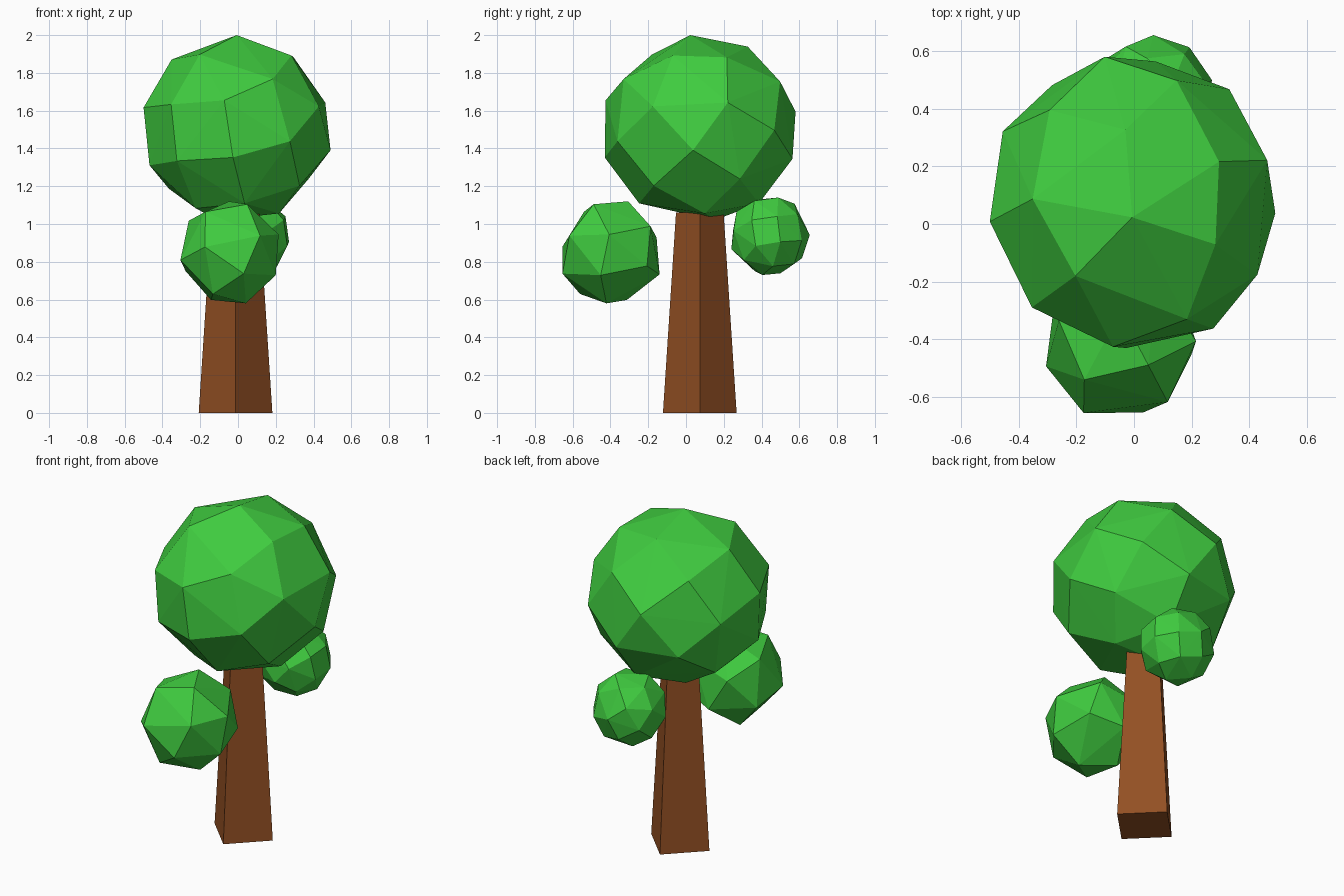
import bpy, bmesh, math
from mathutils import Vector, Euler

if "Cube" in bpy.data.objects:
    bpy.data.objects.remove(bpy.data.objects["Cube"])


def material(name, color):
    m = bpy.data.materials.new(name)
    m.diffuse_color = color
    m.use_nodes = True
    m.node_tree.nodes["Principled BSDF"].inputs["Base Color"].default_value = m.diffuse_color
    return m


leaf = material("leaf_green", (0.05, 0.6, 0.05, 1))
bark = material("bark_brown", (0.29, 0.08, 0.017, 1))


def foliage(name, count, low, high, tilt):
    """Faceted ball: evenly spread points, hulled and fitted to a box."""
    rot = Euler(tilt).to_matrix()
    points = []
    for i in range(count):
        z = 1 - (2 * i + 1) / count
        r = math.sqrt(1 - z * z)
        a = i * math.pi * (3 - math.sqrt(5))
        points.append(rot @ Vector((r * math.cos(a), r * math.sin(a), z)))
    mins = [min(p[k] for p in points) for k in range(3)]
    maxs = [max(p[k] for p in points) for k in range(3)]
    bm = bmesh.new()
    for p in points:
        bm.verts.new([low[k] + (p[k] - mins[k]) / (maxs[k] - mins[k]) * (high[k] - low[k])
                      for k in range(3)])
    bmesh.ops.convex_hull(bm, input=bm.verts[:])
    bmesh.ops.recalc_face_normals(bm, faces=bm.faces[:])
    mesh = bpy.data.meshes.new(name)
    bm.to_mesh(mesh)
    bm.free()
    mesh.materials.append(leaf)
    bpy.context.collection.objects.link(bpy.data.objects.new(name, mesh))


# Trunk: square tapered post turned so its corners lie on the axes
bpy.ops.mesh.primitive_cone_add(vertices=4, radius1=0.195, radius2=0.126, depth=1.06,
                                location=(-0.013, 0.073, 0.53))
trunk = bpy.context.object
trunk.name = "trunk"
trunk.data.materials.append(bark)

# Large crown and the two small side clumps
foliage("crown", 32, (-0.50, -0.43, 1.02), (0.49, 0.58, 2.0), (0.4, 0.3, 0.2))
foliage("front_clump", 18, (-0.305, -0.655, 0.58), (0.215, -0.14, 1.12), (0.5, -0.3, 0.7))
foliage("back_clump", 30, (-0.14, 0.24, 0.73), (0.27, 0.655, 1.14), (-0.4, 0.3, 1.1))
